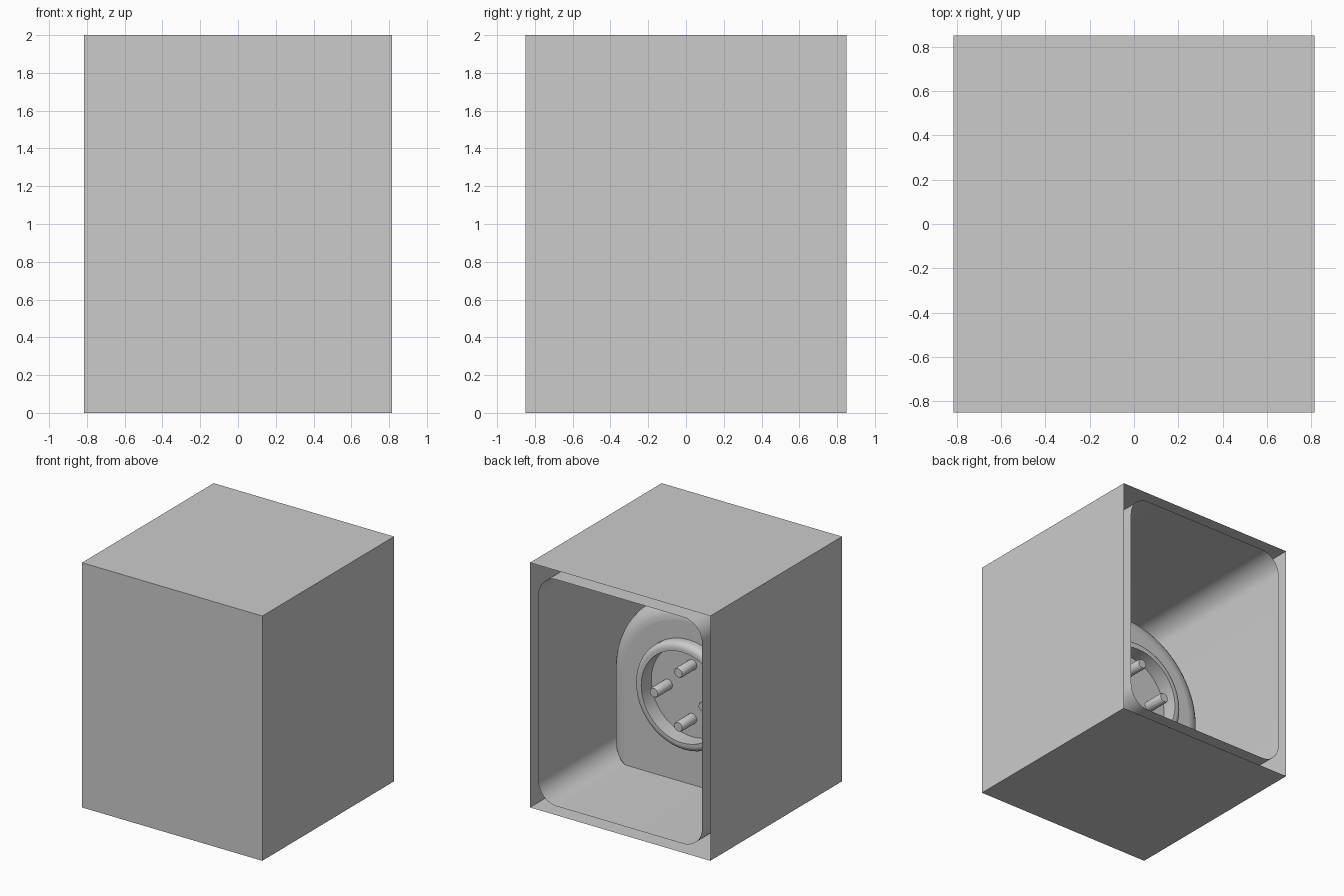
import bpy, bmesh
from math import sin, cos, pi, radians

if "Cube" in bpy.data.objects:
    bpy.data.objects.remove(bpy.data.objects["Cube"])

W, D, H = 1.63, 1.70, 2.0      # outer housing
GAP = 0.074                    # space between housing and inner tube
FACE_Y = -0.035                # front of the socket block
CZ = 0.81                      # socket axis height
END_Y = -D / 2 + GAP


def finish(name, bm, smooth=True):
    mesh = bpy.data.meshes.new(name)
    bm.to_mesh(mesh)
    bm.free()
    ob = bpy.data.objects.new(name, mesh)
    bpy.context.collection.objects.link(ob)
    if smooth:
        bpy.ops.object.select_all(action='DESELECT')
        ob.select_set(True)
        bpy.context.view_layer.objects.active = ob
        bpy.ops.object.shade_smooth_by_angle(angle=radians(35))
    return ob


def arc(cx, cz, r, a0, a1, n):
    return [(cx + r * cos(radians(a0 + (a1 - a0) * i / n)),
             cz + r * sin(radians(a0 + (a1 - a0) * i / n))) for i in range(n + 1)]


def loft(name, sections, cap_first=False, cap_last=False, flip=False):
    """Skin closed (x, z) outlines placed at successive y positions."""
    bm = bmesh.new()
    rings = [[bm.verts.new((x, y, z)) for x, z in pts] for y, pts in sections]
    n = len(rings[0])
    for a, b in zip(rings, rings[1:]):
        for i in range(n):
            j = (i + 1) % n
            bm.faces.new((a[i], a[j], b[j], b[i]))
    if cap_first:
        bm.faces.new(rings[0][::-1])
    if cap_last:
        bm.faces.new(rings[-1])
    bmesh.ops.recalc_face_normals(bm, faces=bm.faces)
    if flip:
        bmesh.ops.reverse_faces(bm, faces=bm.faces)
    return finish(name, bm)


def circle(r, cx=0, cz=CZ, n=48):
    return arc(cx, cz, r, 0, 360 * (n - 1) / n, n - 1)


# Outer housing, open at the back
bm = bmesh.new()
bmesh.ops.create_cube(bm, size=1)
for v in bm.verts:
    v.co.x *= W
    v.co.y *= D
    v.co.z = (v.co.z + 0.5) * H
bmesh.ops.delete(bm, geom=[f for f in bm.faces if f.normal.y > 0.5], context='FACES_ONLY')
finish("outer_housing", bm, smooth=False)

# Inner tube with rounded corners, closed at its far end
R = 0.17
hx, z0, z1 = W / 2 - GAP, GAP, H - GAP
tube = (arc(hx - R, z1 - R, R, 0, 90, 10) + arc(-hx + R, z1 - R, R, 90, 180, 10)
        + arc(-hx + R, z0 + R, R, 180, 270, 10) + arc(hx - R, z0 + R, R, 270, 360, 10))
loft("inner_tube", [(D / 2, tube), (END_Y, tube)], cap_last=True, flip=True)

# Arched socket block with a rounded front edge
BW, FIL, RC = 0.725, 0.14, 0.16


def block_outline(o):
    r = RC - o
    return (arc(0, CZ, BW - o, 0, 180, 40)
            + arc(-BW + RC, z0 + r, r, 180, 270, 8)
            + arc(BW - RC, z0 + r, r, 270, 360, 8))


sections = [(END_Y, block_outline(0))]
for i in range(9):
    a = i / 8 * pi / 2
    sections.append((FACE_Y - FIL * (1 - sin(a)), block_outline(FIL * (1 - cos(a)))))
loft("socket_block", sections)

# Front face of the block, bridged to the round recess
bm = bmesh.new()
edges = []
for pts in (block_outline(FIL), circle(0.37)):
    vs = [bm.verts.new((x, FACE_Y, z)) for x, z in pts]
    edges += [bm.edges.new((vs[i - 1], vs[i])) for i in range(len(vs))]
bmesh.ops.triangle_fill(bm, edges=edges, use_beauty=True, normal=(0, 1, 0))
finish("socket_face", bm)

# Raised collar with rounded outer lip, and recessed floor
lip, tip = 0.05, 0.05
profile = [(0.44, FACE_Y)]
for i in range(7):
    a = i / 6 * pi / 2
    profile.append((0.44 - lip * (1 - cos(a)), tip - lip * (1 - sin(a))))
profile += [(0.37, tip), (0.37, -0.08)]
loft("socket_collar", [(y, circle(r)) for r, y in profile], cap_last=True)

# Four contact pins in a diamond
for k in range(4):
    px, pz = 0.22 * cos(k * pi / 2), CZ + 0.22 * sin(k * pi / 2)
    loft("contact_pin", [(y, circle(r, px, pz, 16))
                         for r, y in ((0.042, -0.08), (0.042, 0.09), (0.036, 0.1))],
         cap_last=True)
